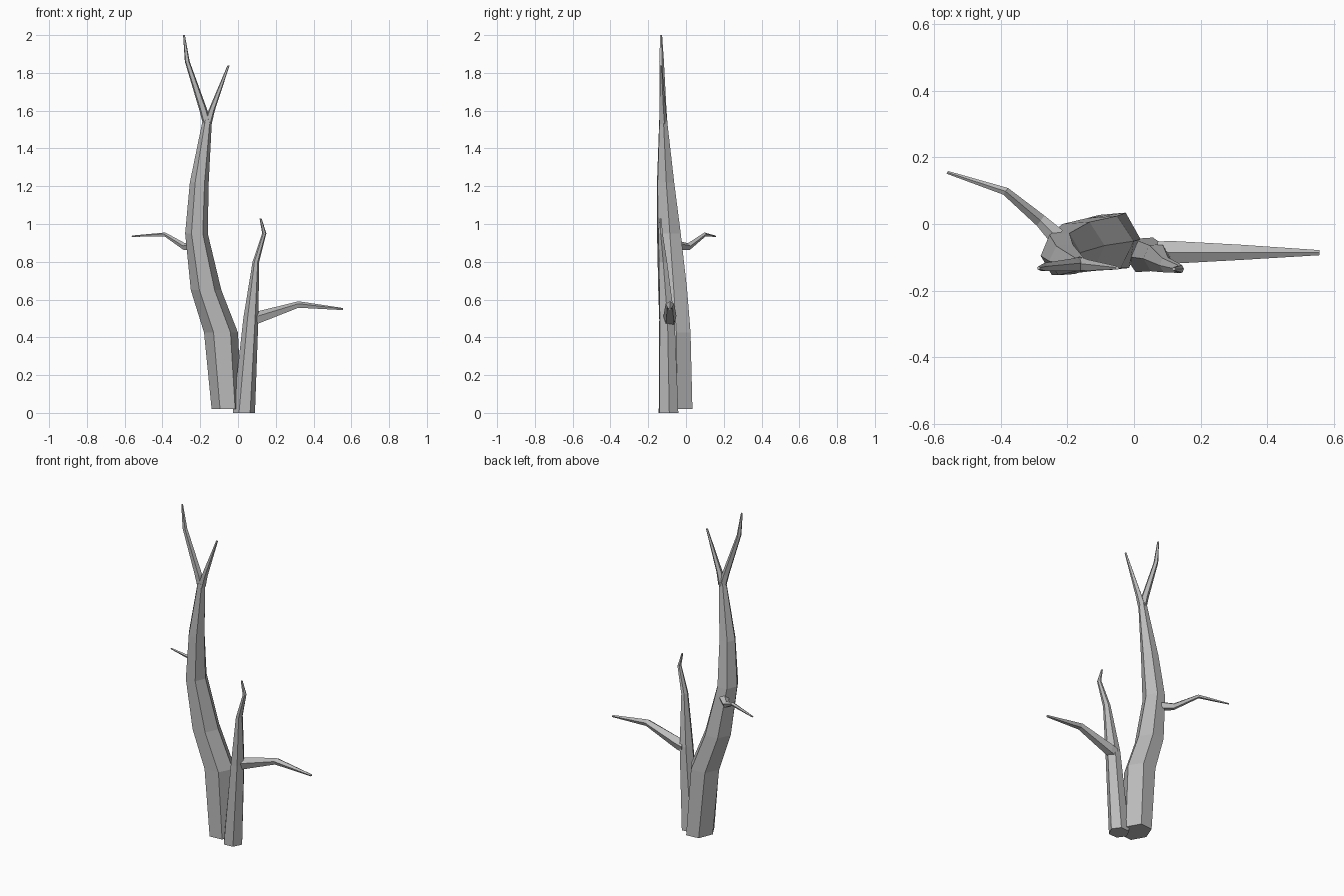
import bpy, bmesh
from math import cos, sin, radians
from mathutils import Vector

cube = bpy.data.objects.get("Cube")
if cube:
    bpy.data.objects.remove(cube)

bark = bpy.data.materials.new("grey bark")
bark.use_nodes = True
colour = (0.5, 0.5, 0.5, 1)
bark.diffuse_color = colour
bark.node_tree.nodes["Principled BSDF"].inputs["Base Color"].default_value = colour


def loft(name, rings, sides, turn, across=(1, 0, 0), up=(0, 1, 0)):
    """Skin flat-shaded rings given as (centre, half width, half height)."""
    across, up = Vector(across).normalized(), Vector(up).normalized()
    bm = bmesh.new()
    loops = []
    for centre, a, b in rings:
        angles = [radians(turn + 360 * i / sides) for i in range(sides)]
        loops.append([bm.verts.new(Vector(centre) + across * a * cos(t) + up * b * sin(t))
                      for t in angles])
    for low, high in zip(loops, loops[1:]):
        for i in range(sides):
            j = (i + 1) % sides
            bm.faces.new((low[i], low[j], high[j], high[i]))
    bm.faces.new(loops[0][::-1])
    bm.faces.new(loops[-1])
    bmesh.ops.recalc_face_normals(bm, faces=bm.faces)
    mesh = bpy.data.meshes.new(name)
    bm.to_mesh(mesh)
    bm.free()
    mesh.materials.append(bark)
    obj = bpy.data.objects.new(name, mesh)
    bpy.context.collection.objects.link(obj)
    return obj


def upright(name, bounds, sides=6, turn=4):
    """Rings from (z, left x, right x, front y, back y)."""
    rings = [(((l + r) / 2, (f + k) / 2, z), (r - l) / 2, (k - f) / 2 * 1.1)
             for z, l, r, f, k in bounds]
    return loft(name, rings, sides, turn)


# Main trunk
upright("main_trunk", [
    (0.02, -0.14, 0.02, -0.14, 0.035),
    (0.425, -0.18, 0.0, -0.14, 0.025),
    (0.65, -0.25, -0.088, -0.148, 0.007),
    (0.95, -0.28, -0.16, -0.154, -0.027),
    (1.22, -0.255, -0.155, -0.154, -0.062),
    (1.55, -0.187, -0.138, -0.142, -0.1)])

# Fork at the top of the main trunk
upright("fork_right", [
    (1.53, -0.187, -0.142, -0.142, -0.1),
    (1.6, -0.205, -0.16, -0.143, -0.105),
    (1.86, -0.282, -0.255, -0.143, -0.118),
    (2.0, -0.291, -0.281, -0.137, -0.127)], 5, 18)
upright("fork_left", [
    (1.53, -0.183, -0.138, -0.142, -0.1),
    (1.6, -0.158, -0.122, -0.142, -0.108),
    (1.84, -0.056, -0.044, -0.137, -0.127)], 5, 18)

# Side trunk
upright("side_trunk", [
    (0.0, -0.028, 0.09, -0.145, -0.04),
    (0.5, 0.028, 0.108, -0.142, -0.06),
    (0.8, 0.077, 0.112, -0.145, -0.1),
    (0.95, 0.128, 0.15, -0.147, -0.123),
    (1.03, 0.114, 0.125, -0.14, -0.13)])

# Long branch on the side trunk
loft("left_branch", [
    ((0.07, -0.087, 0.492), 0.036, 0.036),
    ((0.11, -0.085, 0.503), 0.036, 0.036),
    ((0.32, -0.085, 0.572), 0.024, 0.019),
    ((0.557, -0.086, 0.549), 0.008, 0.006)], 5, 90, (0, 1, 0), (0, 0, 1))

# Thin twig on the main trunk
loft("right_twig", [
    ((-0.23, -0.04, 0.885), 0.028, 0.026),
    ((-0.28, 0.01, 0.878), 0.02, 0.02),
    ((-0.385, 0.098, 0.944), 0.013, 0.011),
    ((-0.56, 0.155, 0.935), 0.005, 0.004)], 5, 90, (0.6, 0.8, 0), (0, 0, 1))
